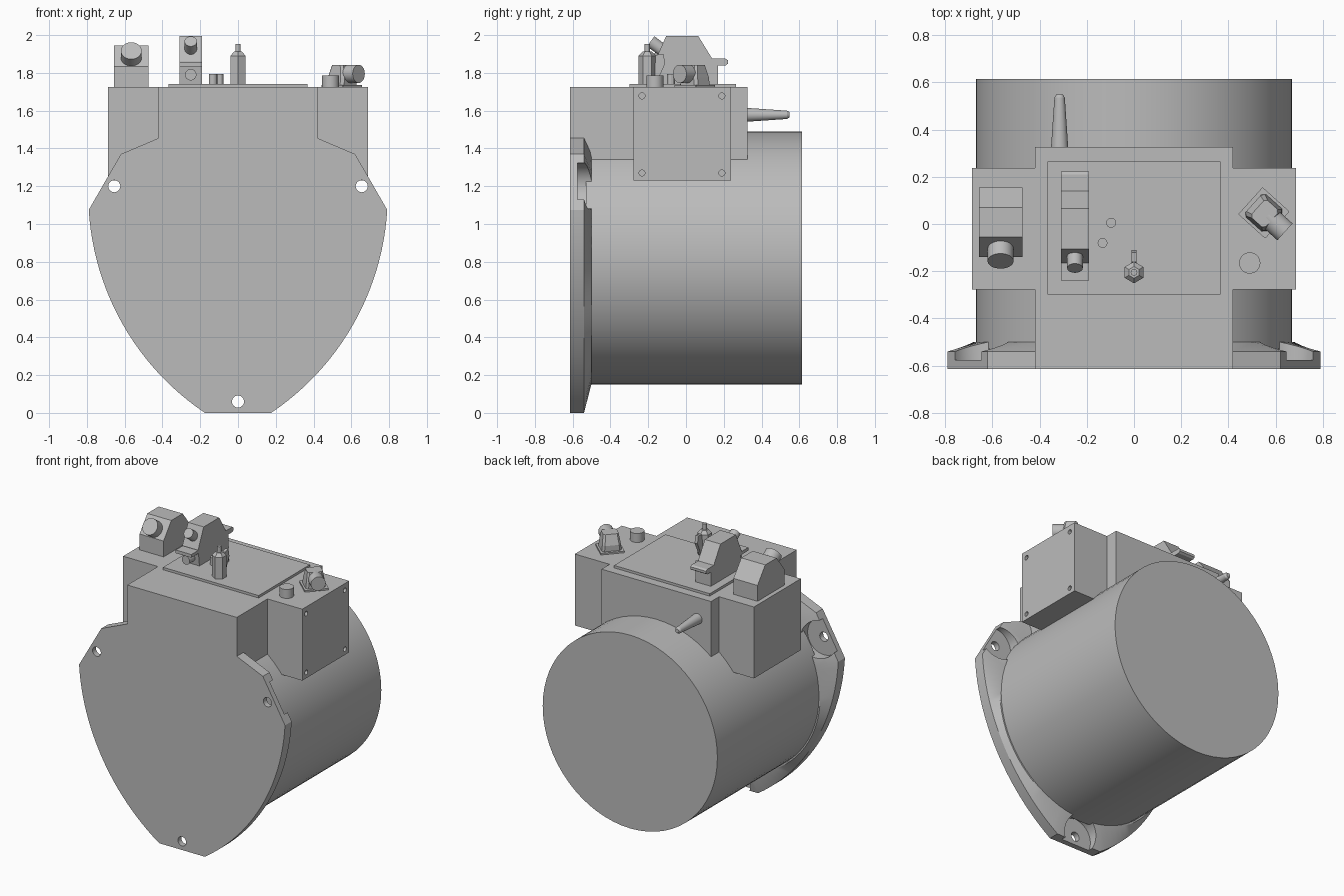
import bpy, bmesh, math
from mathutils import Vector, Matrix

cube = bpy.data.objects.get("Cube")
if cube:
    bpy.data.objects.remove(cube, do_unlink=True)

grey = bpy.data.materials.new("plain grey")
grey.use_nodes = True
COLOUR = (0.5, 0.5, 0.5, 1)
grey.diffuse_color = COLOUR
grey.node_tree.nodes["Principled BSDF"].inputs["Base Color"].default_value = COLOUR


def finish(name, bm, smooth=False):
    bmesh.ops.recalc_face_normals(bm, faces=bm.faces)
    mesh = bpy.data.meshes.new(name)
    bm.to_mesh(mesh)
    bm.free()
    obj = bpy.data.objects.new(name, mesh)
    bpy.context.collection.objects.link(obj)
    mesh.materials.append(grey)
    if smooth:
        shade(obj)
    return obj


def shade(obj):
    bpy.ops.object.select_all(action='DESELECT')
    obj.select_set(True)
    bpy.context.view_layer.objects.active = obj
    bpy.ops.object.shade_smooth_by_angle(angle=math.radians(30))


def loft(name, rings, smooth=False):
    """Skin closed rings of points and cap both ends."""
    bm = bmesh.new()
    loops = [[bm.verts.new(p) for p in ring] for ring in rings]
    for a, b in zip(loops, loops[1:]):
        for i in range(len(a)):
            j = (i + 1) % len(a)
            bm.faces.new((a[i], a[j], b[j], b[i]))
    bm.faces.new(loops[0])
    bm.faces.new(loops[-1])
    return finish(name, bm, smooth)


def rod(name, start, end, r1, r2=None, sides=32):
    start, end = Vector(start), Vector(end)
    axis = end - start
    matrix = Matrix.Translation((start + end) / 2) @ axis.to_track_quat('Z', 'Y').to_matrix().to_4x4()
    bm = bmesh.new()
    bmesh.ops.create_cone(bm, cap_ends=True, segments=sides, radius1=r1,
                          radius2=r1 if r2 is None else r2, depth=axis.length, matrix=matrix)
    return finish(name, bm, sides > 8)


def side_profile(name, profile, x0, x1):
    return loft(name, [[(x, y, z) for y, z in profile] for x in (x0, x1)])


def flat_profile(name, profile, z0, z1):
    return loft(name, [[(x, y, z) for x, y in profile] for z in (z0, z1)])


def box(name, x0, x1, y0, y1, z0, z1):
    return flat_profile(name, [(x0, y0), (x1, y0), (x1, y1), (x0, y1)], z0, z1)


def boolean(target, tool, operation):
    mod = target.modifiers.new(operation, 'BOOLEAN')
    mod.operation, mod.object, mod.solver = operation, tool, 'EXACT'
    bpy.context.view_layer.objects.active = target
    bpy.ops.object.modifier_apply(modifier=mod.name)
    bpy.data.objects.remove(tool, do_unlink=True)


# Drum body
MID, RADIUS = 0.82, 0.67
rod("drum", (0, -0.53, MID), (0, 0.613, MID), RADIUS, sides=64)

# Shield-shaped front flange with curved flanks and a tapered back
low, high = Vector((0.175, 0)), Vector((0.79, 1.075))
chord = high - low
bulge = 0.145
arc_r = (chord.length ** 2 / 4 + bulge ** 2) / (2 * bulge)
out = Vector((chord.y, -chord.x)).normalized()
centre = (low + high) / 2 - out * (arc_r - bulge)
half = math.asin(chord.length / 2 / arc_r)
base = math.atan2(out.y, out.x)
flank = [(centre.x + arc_r * math.cos(base + half * t / 12),
          centre.y + arc_r * math.sin(base + half * t / 12)) for t in range(-12, 13)]
right = flank + [(0.62, 1.37), (0.42, 1.455), (0.42, 1.725)]
outline = right + [(-x, z) for x, z in reversed(right)]


def pulled_in(x, z):
    d = Vector((x, z - MID))
    d *= min(1, 0.68 / d.length)
    return d.x, -0.5, MID + d.y


flange = loft("flange", [[(x, -0.613, z) for x, z in outline],
                         [(x, -0.54, z) for x, z in outline],
                         [pulled_in(x, z) for x, z in outline]])
for x, z in ((0.655, 1.2), (-0.655, 1.2), (0, 0.06)):
    boolean(flange, rod("pocket_cutter", (x, -0.575, z), (x, -0.4, z), 0.125), 'DIFFERENCE')
    boolean(flange, rod("hole_cutter", (x, -0.7, z), (x, -0.4, z), 0.032, sides=24), 'DIFFERENCE')

# Cross-shaped housing on top of the drum
half_plan = [(0.42, -0.6), (0.42, -0.277), (0.687, -0.277), (0.687, 0.237), (0.42, 0.237), (0.42, 0.325)]
plan = half_plan + [(-x, y) for x, y in reversed(half_plan)]
housing = flat_profile("housing", plan, 1.23, 1.725)
for y in (-0.233, 0.19):
    for z in (1.27, 1.678):
        boolean(housing, rod("screw_cutter", (0.66, y, z), (0.75, y, z), 0.016, sides=16), 'DIFFERENCE')
boolean(flange, housing, 'UNION')
flange.name = "flange_and_housing"
shade(flange)

# Raised top cover
box("top_cover", -0.367, 0.367, -0.298, 0.264, 1.72, 1.742)

# Wide outlet block with slanted spout
side_profile("wide_block", [(-0.14, 1.72), (-0.14, 1.835), (-0.055, 1.945), (0.07, 1.945),
                            (0.155, 1.835), (0.155, 1.72)], -0.657, -0.473)
rod("wide_spout", (-0.565, -0.07, 1.855), (-0.565, -0.157, 1.917), 0.055)

# Tall narrow block with ledges and nozzles
side_profile("tall_block", [(-0.15, 1.735), (-0.165, 1.86), (-0.105, 1.995), (0.065, 1.995),
                            (0.145, 1.865), (0.17, 1.835), (0.17, 1.735)], -0.31, -0.19)
box("front_ledge", -0.31, -0.19, -0.24, -0.14, 1.833, 1.855)
side_profile("back_ledge", [(0.13, 1.84), (0.13, 1.875), (0.21, 1.875), (0.223, 1.866),
                            (0.223, 1.849), (0.21, 1.84)], -0.31, -0.19)
rod("upper_nozzle", (-0.25, -0.11, 1.91), (-0.25, -0.187, 1.967), 0.033)
rod("lower_nozzle", (-0.25, -0.14, 1.79), (-0.25, -0.215, 1.79), 0.03)

# Hexagonal valve with pin and lever
rod("valve_body", (0, -0.205, 1.735), (0, -0.205, 1.89), 0.046, sides=6)
rod("valve_shoulder", (0, -0.205, 1.89), (0, -0.205, 1.912), 0.046, 0.025, sides=6)
rod("valve_pin", (0, -0.205, 1.9), (0, -0.205, 1.953), 0.014, sides=16)
side_profile("valve_lever", [(-0.18, 1.76), (-0.165, 1.82), (-0.16, 1.895), (-0.12, 1.9),
                             (-0.11, 1.85), (-0.155, 1.75)], -0.011, 0.011)

# Small studs
for i, (x, y) in enumerate(((-0.097, 0.005), (-0.133, -0.08))):
    rod(f"stud_{i + 1}", (x, y, 1.735), (x, y, 1.795), 0.021, sides=12)
rod("round_button", (0.49, -0.165, 1.72), (0.49, -0.165, 1.787), 0.045)

# Turned connector: base plate, tapered body, short plug
turn = math.radians(-42)
along = Vector((math.cos(turn), math.sin(turn), 0))
across = Vector((-along.y, along.x, 0))
spot = Vector((0.55, 0.047, 0))


def turned(points, z):
    return [spot + along * u + across * v + Vector((0, 0, z)) for u, v in points]


def rectangle(u0, u1, v, c):
    return [(u0 + c, -v), (u1 - c, -v), (u1, c - v), (u1, v - c),
            (u1 - c, v), (u0 + c, v), (u0, v - c), (u0, c - v)]


loft("connector_plate", [turned(rectangle(-0.077, 0.077, 0.077, 0.002), z) for z in (1.72, 1.736)])
loft("connector_body", [turned(rectangle(-0.06, 0.06, 0.065, 0.015), 1.73),
                        turned(rectangle(-0.06, 0.06, 0.06, 0.015), 1.775),
                        turned(rectangle(-0.035, 0.045, 0.05, 0.012), 1.842)])
plug = spot + Vector((0, 0, 1.795))
rod("connector_plug", plug + along * 0.02, plug + along * 0.12, 0.048)

# Tapered handle at the back
grip = [(0.3, 0.038), (0.535, 0.022), (0.548, 0.014)]
for i, ((y0, r0), (y1, r1)) in enumerate(zip(grip, grip[1:])):
    rod(f"handle_{i + 1}", (-0.315, y0, 1.578), (-0.315, y1, 1.578), r0, r1, sides=24)
